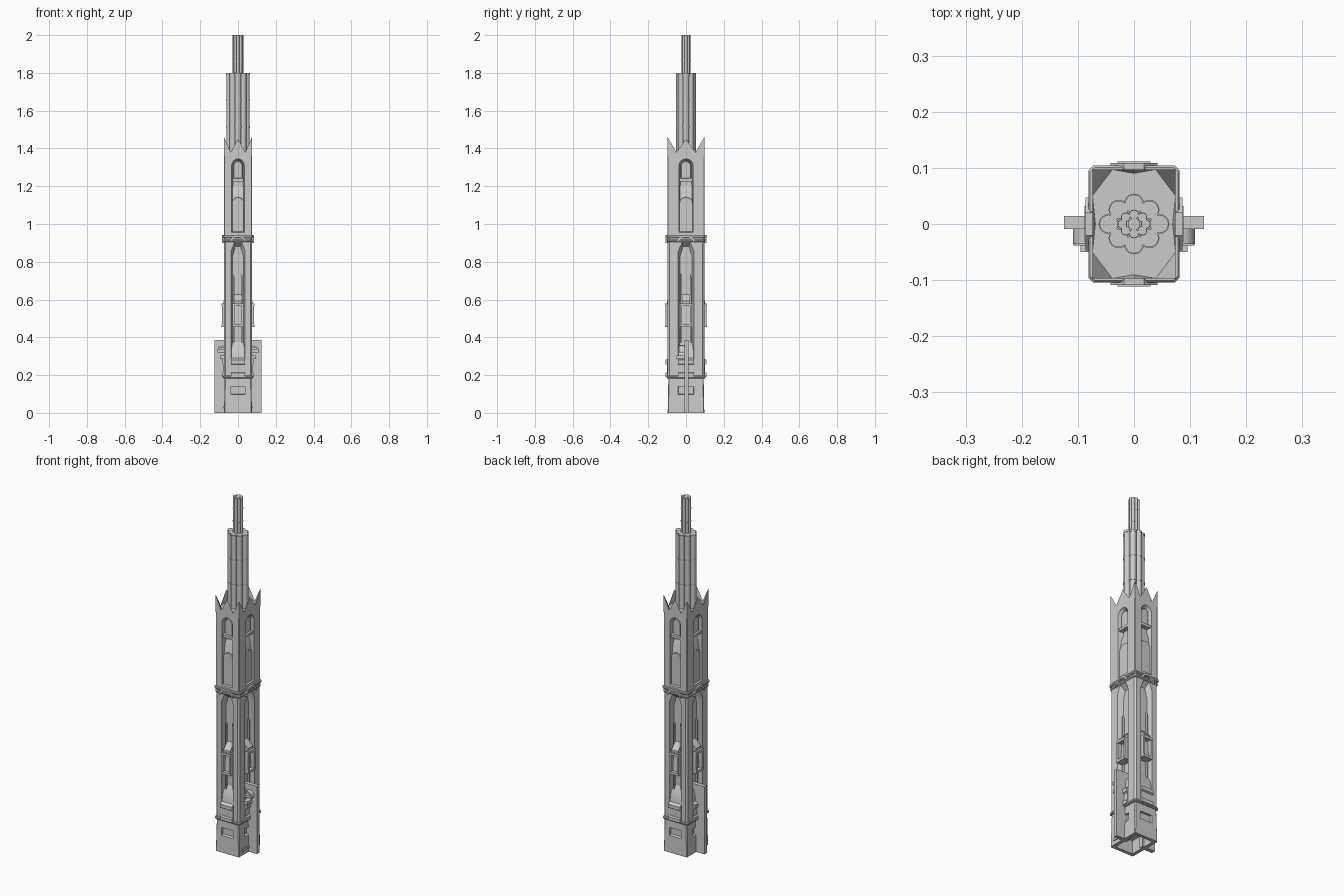
import bpy, bmesh
from math import sin, cos, pi, radians
from mathutils import Matrix, Vector

if "Cube" in bpy.data.objects:
    bpy.data.objects.remove(bpy.data.objects["Cube"])

HX, HY = 0.074, 0.097   # half width and half depth of the tower
# each wall: rotation, distance of its plane from the axis, stretch along the wall
WALLS = [(0, HY, 1.0), (90, HX, 1.12), (180, HY, 1.0), (270, HX, 1.12)]


def finish(name, bm, smooth=True):
    bmesh.ops.recalc_face_normals(bm, faces=bm.faces)
    me = bpy.data.meshes.new(name)
    bm.to_mesh(me)
    bm.free()
    ob = bpy.data.objects.new(name, me)
    bpy.context.collection.objects.link(ob)
    if smooth:
        bpy.ops.object.select_all(action='DESELECT')
        ob.select_set(True)
        bpy.context.view_layer.objects.active = ob
        bpy.ops.object.shade_smooth_by_angle(angle=radians(32))
    return ob


def loft(bm, rings):
    """Closed solid through rings with equal point counts."""
    vs = [[bm.verts.new(p) for p in r] for r in rings]
    n = len(vs[0])
    for a, b in zip(vs, vs[1:]):
        for i in range(n):
            bm.faces.new((a[i], a[(i + 1) % n], b[(i + 1) % n], b[i]))
    bm.faces.new(vs[0][::-1])
    bm.faces.new(vs[-1])


def box(bm, x0, x1, y0, y1, z0, z1):
    loft(bm, [[(x0, y0, z), (x1, y0, z), (x1, y1, z), (x0, y1, z)] for z in (z0, z1)])


def section(hx, hy, c, z):
    """Rectangle with chamfered corners."""
    return [(hx - c, -hy, z), (hx, -hy + c, z), (hx, hy - c, z), (hx - c, hy, z),
            (-hx + c, hy, z), (-hx, hy - c, z), (-hx, -hy + c, z), (-hx + c, -hy, z)]


def on_wall(wall, u, out, z):
    """Wall coordinates: along, outward from wall plane, height."""
    ang, dist, s = wall
    return Matrix.Rotation(radians(ang), 3, 'Z') @ Vector((u * s, -(dist + out), z))


def wall_loft(bm, wall, layers):
    """Layers of (outward offset, [(along, height), ...])."""
    loft(bm, [[on_wall(wall, u, o, z) for u, z in prof] for o, prof in layers])


def arch(w, z0, z1, rise, n=8):
    """Rectangle with an elliptical arched top."""
    return [(-w, z0), (w, z0)] + [(w * cos(pi * i / n), z1 - rise + rise * sin(pi * i / n))
                                  for i in range(n + 1)]


def rect(w, z0, z1):
    return [(-w, z0), (w, z0), (w, z1), (-w, z1)]


def lancet(w, z0, z1):
    """Tall opening with chamfered top."""
    return [(-w, z0), (w, z0), (w, z1 - .05), (w * .5, z1), (-w * .5, z1), (-w, z1 - .05)]


def side_slab(bm, wall, w, profile):
    """Prism across the wall from an (outward, height) profile."""
    loft(bm, [[on_wall(wall, u, o, z) for o, z in profile] for u in (-w, w)])


def carve(ob, cutter):
    mod = ob.modifiers.new("recesses", 'BOOLEAN')
    mod.object, mod.operation, mod.solver = cutter, 'DIFFERENCE', 'EXACT'
    bpy.ops.object.select_all(action='DESELECT')
    ob.select_set(True)
    bpy.context.view_layer.objects.active = ob
    bpy.ops.object.modifier_apply(modifier=mod.name)
    bpy.data.objects.remove(cutter)
    bpy.ops.object.shade_smooth_by_angle(angle=radians(32))


# Flared base with a slot in each wall and a hollow underside
bm = bmesh.new()
loft(bm, [section(HX, HY, .004, 0), section(HX - .004, HY - .004, .004, .2)])
base = finish("base", bm)
bm = bmesh.new()
for w in WALLS:
    wall_loft(bm, w, [(.02, rect(.04, .09, .14)), (-.015, rect(.036, .1, .14))])
box(bm, -.055, .055, -.078, .078, -.01, .075)
carve(base, finish("base_cutter", bm))

# Main shaft with one tall recess per wall
bm = bmesh.new()
loft(bm, [section(HX, HY, .009, .185), section(HX, HY, .009, .935)])
shaft = finish("shaft", bm)
bm = bmesh.new()
for w in WALLS:
    wall_loft(bm, w, [(.01, lancet(.04, .2, .915)), (-.03, lancet(.028, .22, .88))])
carve(shaft, finish("shaft_cutter", bm))

# Upper shaft with arched niches
bm = bmesh.new()
loft(bm, [section(HX, HY, .003, .93), section(HX, HY, .003, 1.36)])
upper = finish("upper_shaft", bm)
bm = bmesh.new()
for w in WALLS:
    wall_loft(bm, w, [(.01, arch(.036, .95, 1.35, .04)), (-.03, arch(.027, .97, 1.33, .03))])
carve(upper, finish("upper_cutter", bm))

# Jagged crown: tall corners, smaller mid-wall peaks, flat floor
bm = bmesh.new()
low, top, floor, k = 1.36, 1.46, 1.38, .52
corner = [(-1, -1), (1, -1), (1, 1), (-1, 1)]
loop, ground = [], []
for i, (cx, cy) in enumerate(corner):
    nx, ny = corner[(i + 1) % 4]
    loop.append((cx, cy, top))
    for t, z in ((1 - k, floor), (1, top - .01), (1 + k, floor)):
        loop.append((cx + (nx - cx) * t / 2, cy + (ny - cy) * t / 2, z))
outer = [bm.verts.new((x * HX, y * HY, z)) for x, y, z in loop]
foot = [bm.verts.new((x * HX, y * HY, low)) for x, y, z in loop]
for i in range(16):
    j = (i + 1) % 16
    bm.faces.new((foot[i], foot[j], outer[j], outer[i]))
for i in range(0, 16, 4):
    a, m, b = outer[i + 1:i + 4]
    inn = bm.verts.new((m.co.x * .93, m.co.y * .93, floor))
    bm.faces.new((outer[i - 1], outer[i], a))
    bm.faces.new((a, m, inn))
    bm.faces.new((inn, m, b))
    ground += [a, inn, b]
bm.faces.new(ground)
bm.faces.new(foot[::-1])
finish("crown", bm, False)

# Bands around the shaft joints
for name, z0, z1, g in (("foot_band", .183, .197, .005), ("joint_band_lower", .905, .918, .004),
                        ("joint_band_upper", .925, .94, .007)):
    bm = bmesh.new()
    loft(bm, [section(HX + g - .003, HY + g - .003, .008, z0), section(HX + g, HY + g, .008, z0 + .004),
              section(HX + g, HY + g, .008, z1 - .004), section(HX + g - .003, HY + g - .003, .008, z1)])
    finish(name, bm)

bands, ledges, frames, hoods, ribs = (bmesh.new() for _ in range(5))
for w in WALLS:
    # Chevron ornament over each tall recess
    wall_loft(bands, w, [(o, [(-.042, .9), (-.015, .93), (.015, .93), (.042, .9), (.042, .918),
                              (.018, .942), (-.018, .942), (-.042, .918)]) for o in (-.004, .012)])
    # Stepped ledge at the foot of the recess
    side_slab(ledges, w, .038, [(-.032, .19), (.012, .19), (.012, .21), (.004, .215), (.004, .255),
                                (.012, .26), (.012, .28), (-.004, .29), (-.01, .34), (-.032, .38)])
    # Small framed lantern in the recess
    for u in (-.024, .024):
        loft(frames, [[on_wall(w, u + a, o, z) for a, o in ((-.005, -.032), (.005, -.032), (.005, .012), (-.005, .012))]
                      for z in (.46, .575)])
    for z in (.455, .565):
        side_slab(frames, w, .029, [(-.032, z), (.014, z), (.014, z + .014), (-.032, z + .014)])
    side_slab(frames, w, .02, [(-.032, .579), (.004, .579), (.004, .592), (-.032, .63)])
    side_slab(frames, w, .02, [(-.032, .46), (-.005, .46), (-.014, .58), (-.032, .58)])
    # Slim uprights along the recess back
    for u in (-.022, .022):
        side = [(u - .003, .35), (u + .003, .35), (u + .003, .72), (u - .003, .74)]
        wall_loft(ribs, w, [(-.032, side), (-.018, side)])
    # Arched panel, sloping hood and small window in the niche
    wall_loft(hoods, w, [(-.032, arch(.033, .94, 1.15, .03)), (-.008, arch(.03, .94, 1.14, .028))])
    side_slab(hoods, w, .028, [(-.032, 1.13), (-.012, 1.13), (-.02, 1.18), (-.032, 1.21)])
    side_slab(hoods, w, .03, [(-.032, 1.225), (-.004, 1.225), (-.004, 1.24), (-.032, 1.25)])
    wall_loft(hoods, w, [(-.032, arch(.026, 1.235, 1.34, .03)), (-.012, arch(.022, 1.24, 1.33, .026))])
for name, b in (("chevrons", bands), ("ledges", ledges), ("lanterns", frames),
                ("niche_panels", hoods), ("recess_ribs", ribs)):
    finish(name, b)

# Side fins with stepped brackets and curved arms
for side, s in (("left", -1), ("right", 1)):
    bm = bmesh.new()
    box(bm, s * .045, s * .125, -.009, .014, 0, .385)
    finish(side + "_fin", bm)
    bm = bmesh.new()
    box(bm, s * .06, s * .108, -.038, -.005, .32, .335)
    box(bm, s * .06, s * .095, -.05, -.005, .285, .305)
    box(bm, s * .06, s * .078, -.07, 0, .022, .036)
    arc = [(s * (.083 + r * cos(a)), .33 + r * sin(a)) for r, angs in ((.026, range(9)), (.017, range(8, -1, -1)))
           for a in [pi * i / 8 for i in angs]]
    loft(bm, [[(x, y, z) for x, z in arc] for y in (-.036, -.005)])
    finish(side + "_bracket", bm)


def rod(bm, x, y, r, z0, z1, n=16):
    loft(bm, [[(x + q * cos(2 * pi * i / n), y + q * sin(2 * pi * i / n), z) for i in range(n)]
              for q, z in ((r, z0), (r, z1))])


# Cluster of eight thick pipes around eight slender ones, with collars
pipes, collars, slim = bmesh.new(), bmesh.new(), bmesh.new()
for i in range(8):
    a = pi * i / 4
    x, y = .045 * cos(a), .036 * sin(a)
    if i % 2:
        x, y = x * .86, y * .98
    rod(pipes, x, y, .0165, 1.37, 1.8)
    for z in (1.508, 1.65, 1.787):
        rod(collars, x, y, .018, z, z + .01)
    rod(slim, .021 * cos(a), .017 * sin(a), .008, 1.5, 2.0, 12)
    for z in (1.86, 1.93):
        rod(collars, .021 * cos(a), .017 * sin(a), .0086, z, z + .005, 12)
rod(slim, 0, 0, .011, 1.37, 2.0, 12)
finish("thick_pipes", pipes)
finish("pipe_collars", collars)
finish("slender_pipes", slim)
